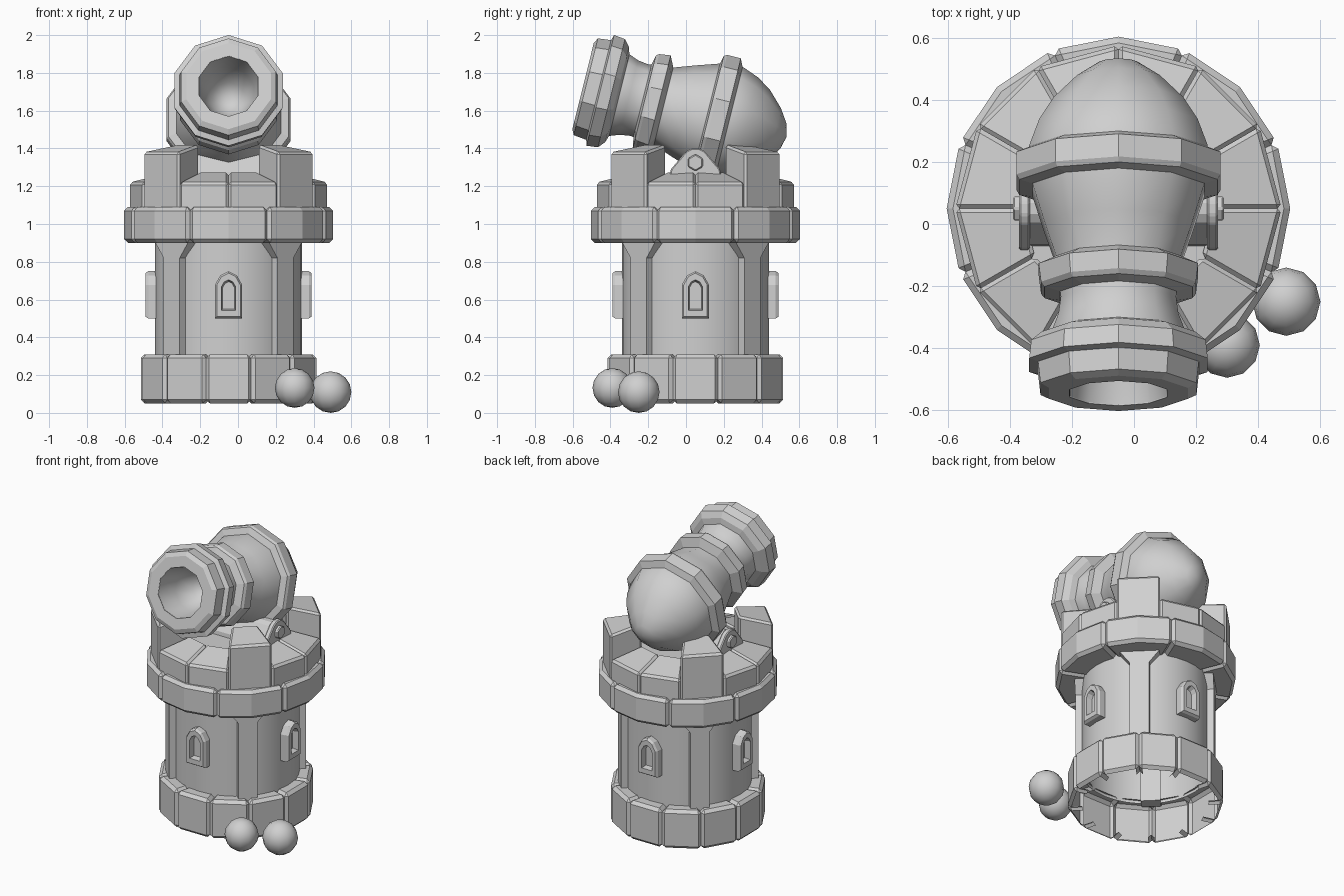
import bpy
import bmesh
from math import sin, cos, pi, radians
from mathutils import Vector

if "Cube" in bpy.data.objects:
    bpy.data.objects.remove(bpy.data.objects["Cube"], do_unlink=True)

stone = bpy.data.materials.new("plain_grey")
stone.use_nodes = True
GREY = (0.63, 0.63, 0.63, 1)
stone.diffuse_color = GREY
stone.node_tree.nodes["Principled BSDF"].inputs["Base Color"].default_value = GREY

TOWER = Vector((-0.05, 0.05, 0))
UP = Vector((0, 0, 1))


def finish(name, bm, smooth=None):
    """Turn a bmesh into a named object, optionally smooth below an angle."""
    mesh = bpy.data.meshes.new(name)
    bm.to_mesh(mesh)
    bm.free()
    mesh.materials.append(stone)
    obj = bpy.data.objects.new(name, mesh)
    bpy.context.collection.objects.link(obj)
    if smooth:
        bpy.ops.object.select_all(action="DESELECT")
        obj.select_set(True)
        bpy.context.view_layer.objects.active = obj
        bpy.ops.object.shade_smooth_by_angle(angle=radians(smooth))
    return obj


def loft(bm, rings, caps=True, loop=False):
    """Skin a list of equal-length closed rings of points."""
    rows = [[bm.verts.new(p) for p in ring] for ring in rings]
    pairs = list(zip(rows, rows[1:])) + ([(rows[-1], rows[0])] if loop else [])
    for a, b in pairs:
        for i in range(len(a)):
            j = (i + 1) % len(a)
            bm.faces.new((a[i], a[j], b[j], b[i]))
    if caps and not loop:
        bm.faces.new(rows[0][::-1])
        bm.faces.new(rows[-1])
    bmesh.ops.remove_doubles(bm, verts=bm.verts[:], dist=0.0005)
    bmesh.ops.recalc_face_normals(bm, faces=bm.faces[:])


def lathe(name, profile, origin, axis, up, sides, smooth=None, **kw):
    """Revolve (distance, radius) points about an axis."""
    side = axis.cross(up)
    rings = []
    for s, r in profile:
        turn = [2 * pi * i / sides for i in range(sides)]
        rings.append([origin + axis * s + (up * cos(t) + side * sin(t)) * r for t in turn])
    bm = bmesh.new()
    loft(bm, rings, **kw)
    return finish(name, bm, smooth)


def radial_loft(name, layers, angle, bevel=0):
    """Skin layers of (outline, distance); outlines are (sideways, height)."""
    out = Vector((cos(angle), sin(angle), 0))
    side = Vector((-sin(angle), cos(angle), 0))
    bm = bmesh.new()
    loft(bm, [[TOWER + out * d + side * t + UP * z for t, z in pts] for pts, d in layers])
    if bevel:
        bmesh.ops.bevel(bm, geom=bm.edges[:], offset=bevel, segments=1, affect="EDGES")
    return finish(name, bm)


def block_ring(name, count, start, steps, r_in, r_out, z0, tops, bevel, hollow=False):
    """Ring of chamfered blocks; tops(k) gives outer and inner top heights."""
    bm = bmesh.new()
    span = 2 * pi / count
    for k in range(count):
        z_out, z_in = tops(k)
        sections = []
        for i in range(steps + 1):
            a = start + span * (k + i / steps)
            e = Vector((cos(a), sin(a), 0))
            corners = ((r_in, z0), (r_out, z0), (r_out, z_out), (r_in, z_in))
            sections.append([bm.verts.new(TOWER + e * r + UP * z) for r, z in corners])
        for a, b in zip(sections, sections[1:]):
            for i in range(4):
                j = (i + 1) % 4
                bm.faces.new((a[i], a[j], b[j], b[i]))
        bm.faces.new(sections[0][::-1])
        bm.faces.new(sections[-1])
    bmesh.ops.recalc_face_normals(bm, faces=bm.faces[:])
    sharp = [e for e in bm.edges if e.calc_face_angle(0) > 0.6]
    bmesh.ops.bevel(bm, geom=sharp, offset=bevel, segments=1, affect="EDGES")
    if hollow:
        # leave only the outer shell, open underneath
        bm.normal_update()
        hidden = []
        for f in bm.faces:
            e = f.calc_center_median() - TOWER
            e.z = 0
            e.normalize()
            n = f.normal
            if n.z < -0.9 or n.dot(e) < -0.5 or abs(n.dot(UP.cross(e))) > 0.9:
                hidden.append(f)
        bmesh.ops.delete(bm, geom=hidden, context="FACES")
    return finish(name, bm)


# Tower wall, floor and the three stone rings
X, Y = Vector((1, 0, 0)), Vector((0, 1, 0))
lathe("tower_wall", [(0.29, 0.39), (1.0, 0.39)], TOWER, UP, X, 32, 30, caps=False)
lathe("tower_floor", [(1.0, 0.38), (1.2, 0.36), (1.25, 0.33)], TOWER, UP, X, 24)
block_ring("base_blocks", 12, radians(15), 1, 0.37, 0.481, 0.05,
           lambda k: (0.31, 0.31), 0.02, hollow=True)
block_ring("cornice_blocks", 8, radians(22.5), 2, 0.37, 0.553, 0.90,
           lambda k: (1.09, 1.09), 0.02)
block_ring("parapet_blocks", 12, 0, 1, 0.31, 0.525, 1.05,
           lambda k: (1.38, 1.42) if k % 3 == 1 else (1.22, 1.275), 0.013)

# Corner ribs with flared tops
half_rib = [(0.06, 0.29), (0.06, 0.82), (0.125, 0.905)]
rib = half_rib + [(-t, z) for t, z in reversed(half_rib)]
for k in range(4):
    radial_loft(f"corner_rib_{k + 1}", [(rib, 0.35), (rib, 0.426)], pi / 4 + k * pi / 2)


def arch(w, z0, z1):
    """Outline of an arched opening."""
    return [(-w, z0), (w, z0), (w, z1 - w), (w * 0.6, z1 - w * 0.3), (0, z1),
            (-w * 0.6, z1 - w * 0.3), (-w, z1 - w)]


# Arched windows with recessed niches
for k, where in enumerate(("left", "back", "right", "front")):
    outer, rim = arch(0.072, 0.5, 0.75), arch(0.062, 0.51, 0.74)
    layers = [(outer, 0.37), (outer, 0.425), (rim, 0.44),
              (arch(0.038, 0.543, 0.705), 0.44), (arch(0.031, 0.55, 0.695), 0.402)]
    radial_loft(f"window_{where}", layers, k * pi / 2)

# Saddle across the tower top, with end brackets and hexagonal bolts
half_saddle = [(0.14, 1.23), (0.13, 1.29), (0.05, 1.385), (0.02, 1.40)]
saddle = half_saddle + [(-t, z) for t, z in reversed(half_saddle)]
core = [(t * 0.9, z - 0.015) for t, z in saddle]
radial_loft("saddle", [(core, -0.3), (core, 0.3)], 0)
hexagon = [(0.045 * sin(i * pi / 3), 1.325 + 0.045 * cos(i * pi / 3)) for i in range(6)]
for where, angle in (("left", 0), ("right", pi)):
    radial_loft(f"bracket_{where}", [(saddle, 0.285), (saddle, 0.32)], angle, 0.006)
    radial_loft(f"bolt_{where}", [(hexagon, 0.31), (hexagon, 0.34)], angle, 0.006)

# Cannon: tilted barrel with bore, and three raised bands
tilt = radians(14)
muzzle = Vector((-0.05, -0.545, 1.73))
back = Vector((0, cos(tilt), -sin(tilt)))
rise = Vector((0, sin(tilt), cos(tilt)))
barrel = [(0.32, 0), (0.27, 0.09), (0.15, 0.14), (0.003, 0.164), (0.02, 0.2),
          (0.2, 0.222), (0.25, 0.203), (0.306, 0.195), (0.443, 0.212), (0.55, 0.25),
          (0.674, 0.291), (0.8, 0.302), (0.89, 0.268), (0.965, 0.22), (1.045, 0.14),
          (1.095, 0.065), (1.11, 0)]
lathe("cannon_barrel", barrel, muzzle, back, rise, 10, 40, caps=False)
bands = {
    "muzzle_band": [(0, 0.165), (0, 0.235), (0.015, 0.264), (0.085, 0.272), (0.094, 0.302),
                    (0.155, 0.295), (0.185, 0.26), (0.205, 0.2)],
    "middle_band": [(0.32, 0.18), (0.335, 0.25), (0.35, 0.262), (0.411, 0.27), (0.445, 0.2)],
    "rear_band": [(0.67, 0.27), (0.684, 0.335), (0.7, 0.345), (0.775, 0.345), (0.805, 0.28)],
}
for name, profile in bands.items():
    lathe(name, profile, muzzle, back, rise, 10, loop=True)

# Cannonballs beside the tower
for i, (centre, r) in enumerate((((0.49, -0.25, 0.11), 0.11), ((0.30, -0.39, 0.132), 0.105))):
    bm = bmesh.new()
    bmesh.ops.create_uvsphere(bm, u_segments=12, v_segments=8, radius=r)
    bmesh.ops.translate(bm, verts=bm.verts[:], vec=centre)
    finish(f"cannonball_{i + 1}", bm, 50)
